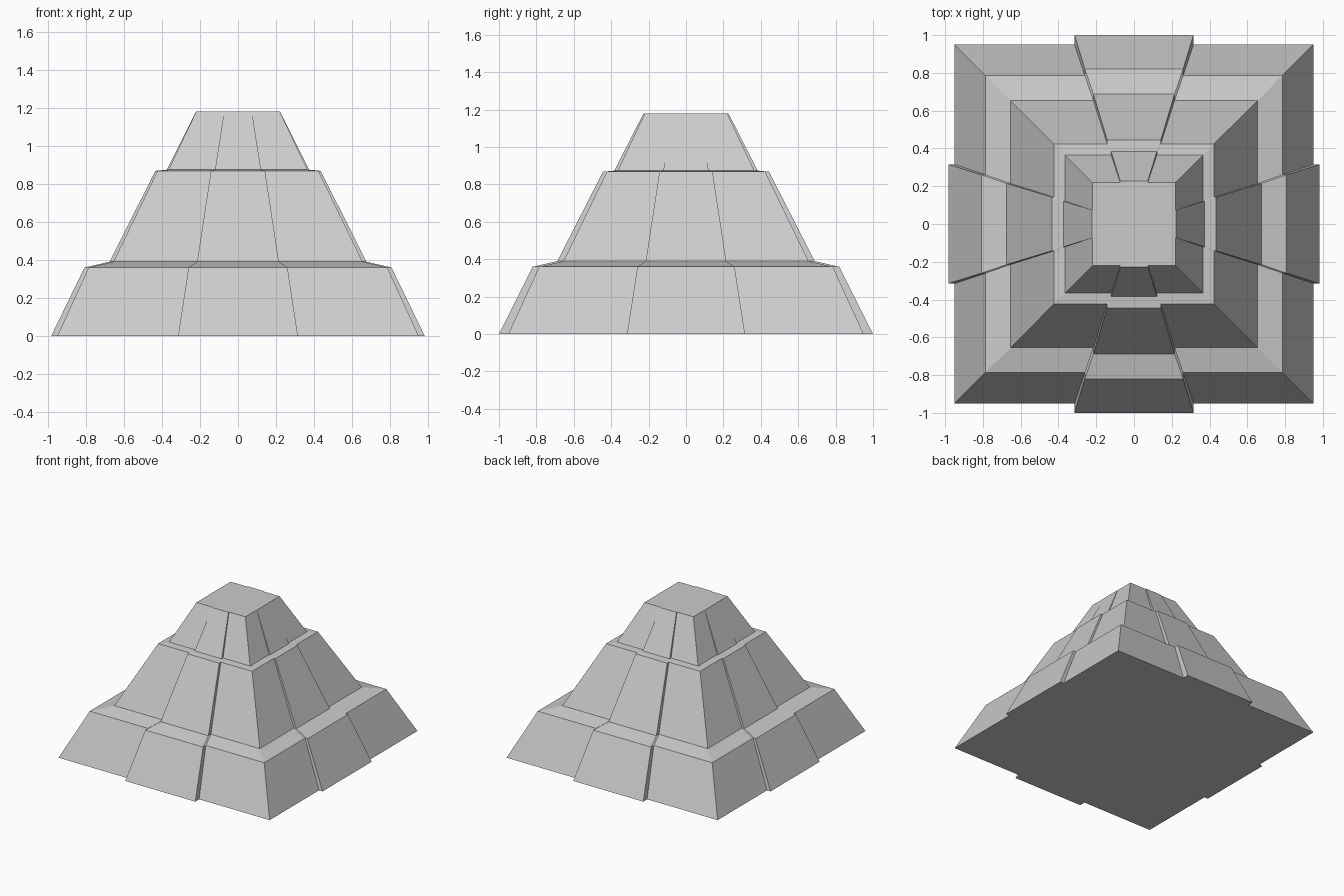
import bpy
import bmesh

if "Cube" in bpy.data.objects:
    bpy.data.objects.remove(bpy.data.objects["Cube"])

# Levels: z, core half-size, x-rib reach, y-rib reach, rib half-width
LEVELS = [
    (0.00, 0.950, 0.982, 1.000, 0.315),   # base tier
    (0.36, 0.785, 0.807, 0.820, 0.260),
    (0.39, 0.655, 0.675, 0.688, 0.215),   # sloped ledge, middle tier
    (0.868, 0.423, 0.435, 0.444, 0.142),
    (0.874, 0.365, 0.374, 0.383, 0.121),  # narrow ledge, top tier
    (1.18, 0.220, 0.2215, 0.227, 0.073),
]


def outline(core, rx, ry, w):
    """Square outline with a raised rib in the middle of each side."""
    pts = []
    for c, s, reach in ((1, 0, rx), (0, 1, ry), (-1, 0, rx), (0, -1, ry)):
        side = [(core, -core), (core, -w), (reach, -w), (reach, w), (core, w)]
        pts += [(a * c - b * s, a * s + b * c) for a, b in side]
    return pts


# Stepped pyramid with ribs, skinned through the level outlines
bm = bmesh.new()
rings = []
for z, core, rx, ry, w in LEVELS:
    rings.append([bm.verts.new((x, y, z)) for x, y in outline(core, rx, ry, w)])
for low, high in zip(rings, rings[1:]):
    n = len(low)
    for i in range(n):
        j = (i + 1) % n
        bm.faces.new((low[i], low[j], high[j], high[i]))
# Flat roof and underside
bm.faces.new(rings[-1])
bm.faces.new(rings[0][::-1])

mesh = bpy.data.meshes.new("stepped_pyramid")
bm.to_mesh(mesh)
bm.free()
obj = bpy.data.objects.new("stepped_pyramid", mesh)
bpy.context.collection.objects.link(obj)
